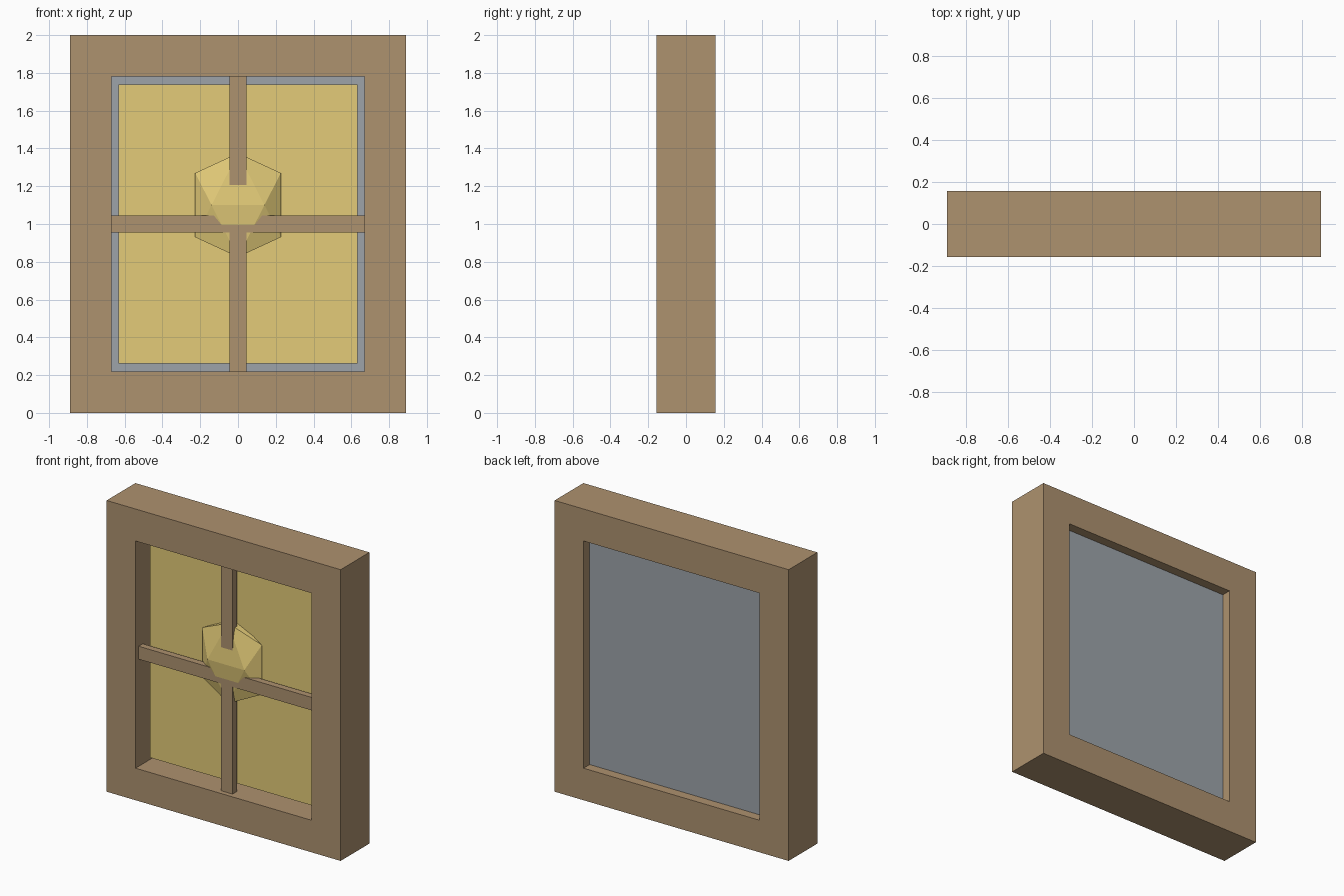
import bpy
import bmesh
from math import sqrt

cube = bpy.data.objects.get("Cube")
if cube:
    bpy.data.objects.remove(cube, do_unlink=True)


def material(name, rgb):
    """Flat colour given as sRGB, stored as linear."""
    lin = [((c / 255 + 0.055) / 1.055) ** 2.4 for c in rgb] + [1.0]
    mat = bpy.data.materials.new(name)
    mat.use_nodes = True
    mat.diffuse_color = lin
    mat.node_tree.nodes["Principled BSDF"].inputs["Base Color"].default_value = lin
    return mat


wood = material("brown wood", (174, 146, 111))
gold = material("dull gold", (227, 203, 120))
steel = material("blue grey", (158, 164, 170))


def finish(name, bm, mat):
    bmesh.ops.recalc_face_normals(bm, faces=bm.faces)
    mesh = bpy.data.meshes.new(name)
    bm.to_mesh(mesh)
    bm.free()
    mesh.materials.append(mat)
    obj = bpy.data.objects.new(name, mesh)
    bpy.context.collection.objects.link(obj)
    return obj


def box_mesh(half_x, y0, y1, z0, z1):
    bm = bmesh.new()
    bmesh.ops.create_cube(bm, size=1)
    for v in bm.verts:
        v.co = (v.co.x * 2 * half_x,
                y0 if v.co.y < 0 else y1,
                z0 if v.co.z < 0 else z1)
    return bm


# Outer frame: inset the front and back, then join the holes
WIDTH, DEPTH, BORDER = 0.889, 0.156, 0.22
bm = box_mesh(WIDTH, -DEPTH, DEPTH, 0, 2)
bm.normal_update()
panels = [f for f in bm.faces if abs(f.normal.y) > 0.9]
bmesh.ops.inset_individual(bm, faces=panels, thickness=BORDER, use_even_offset=True)
rims = [e for f in panels for e in f.edges]
bmesh.ops.delete(bm, geom=panels, context='FACES_ONLY')
bmesh.ops.bridge_loops(bm, edges=rims)
finish("outer_frame", bm, wood)

# Back plate, and the smaller gold panel in front of it
INNER = WIDTH - BORDER
finish("back_plate", box_mesh(INNER, 0.03, 0.09, BORDER, 2 - BORDER), steel)
finish("gold_panel", box_mesh(0.632, -0.05, 0.03, 0.262, 1.738), gold)

# Crossed bars
BAR = 0.0445
finish("vertical_bar", box_mesh(BAR, -0.122, -0.077, BORDER, 2 - BORDER), wood)
finish("horizontal_bar", box_mesh(INNER, -0.122, -0.077, 1 - BAR, 1 + BAR), wood)

# Flattened twenty-sided boss, pushed through the bars
PHI = (1 + sqrt(5)) / 2
bm = bmesh.new()
for a in (-1, 1):
    for b in (-PHI, PHI):
        for x, y, z in ((0, a, b), (a, b, 0), (b, 0, a)):
            bm.verts.new((x * 0.14, y * 0.042 - 0.064, z * 0.17 + 1.1))
bmesh.ops.convex_hull(bm, input=bm.verts)
finish("faceted_boss", bm, gold)
